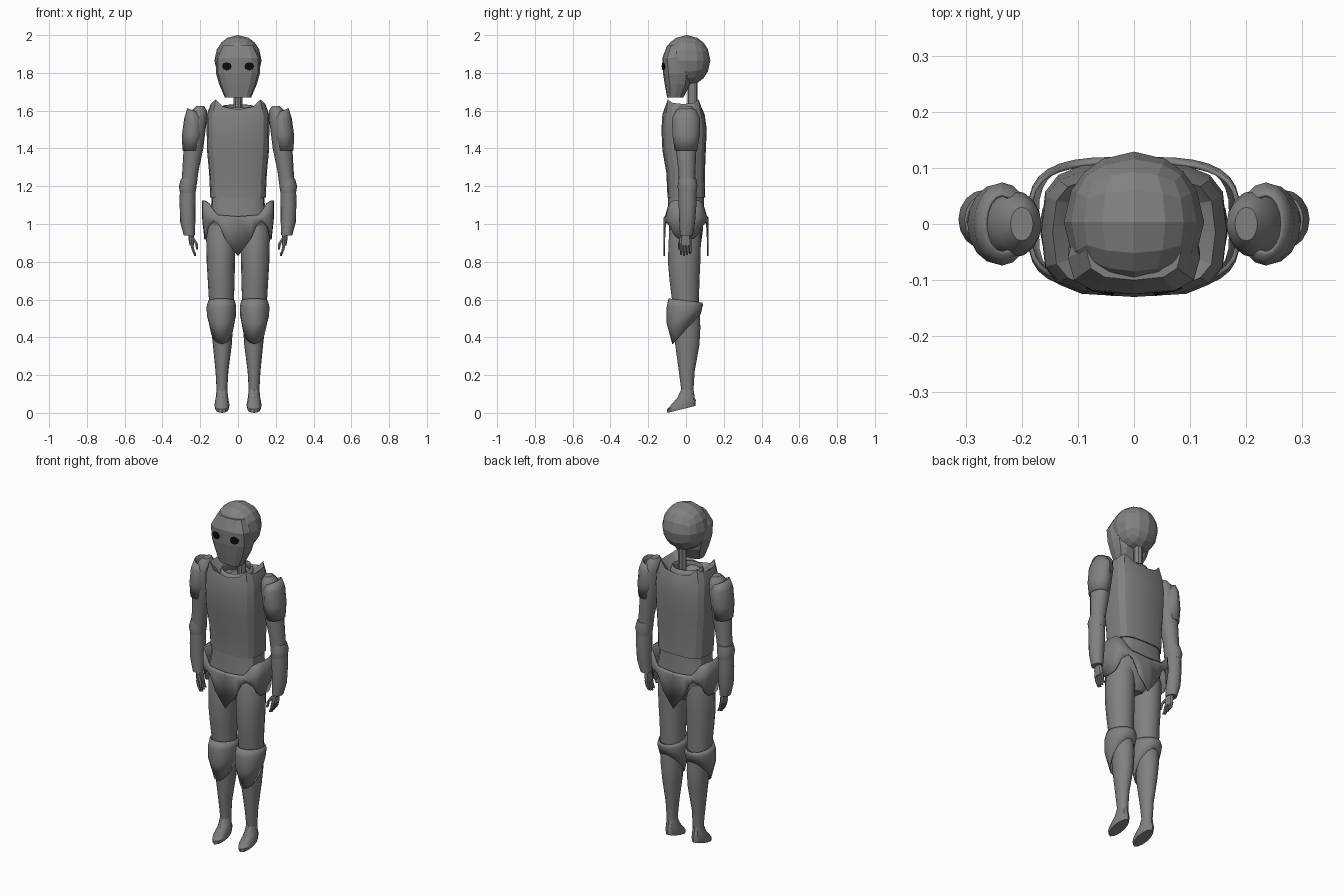
import bpy, bmesh, math
from mathutils import Matrix, Vector


def material(name, rgb):
    m = bpy.data.materials.new(name)
    m.diffuse_color = (*rgb, 1)
    return m


GREY = material("armour grey", (0.22, 0.22, 0.22))
BLACK = material("eye black", (0.004, 0.004, 0.004))


def finish(name, bm, mat=GREY, mirror=False, smooth=30, thick=0):
    bmesh.ops.recalc_face_normals(bm, faces=bm.faces)
    me = bpy.data.meshes.new(name)
    bm.to_mesh(me)
    bm.free()
    me.materials.append(mat)
    ob = bpy.data.objects.new(name, me)
    bpy.context.collection.objects.link(ob)
    bpy.ops.object.select_all(action='DESELECT')
    ob.select_set(True)
    bpy.context.view_layer.objects.active = ob
    if smooth:
        bpy.ops.object.shade_smooth_by_angle(angle=math.radians(smooth))
    if thick:
        s = ob.modifiers.new("thickness", 'SOLIDIFY')
        s.thickness = thick
    if mirror:
        ob.modifiers.new("other side", 'MIRROR')
    return ob


def loft(name, rings, n=12, e=1.0, cap=True, warp=None, **kw):
    """Skin super-ellipse rings (z, cx, cy, rx, ry[, tilt]); vertex 0 faces front."""
    bm = bmesh.new()
    loops = []
    for k, r in enumerate(rings):
        z, cx, cy, rx, ry = r[:5]
        tilt = r[5] if len(r) > 5 else 0
        loop = []
        for i in range(n):
            s, c = math.sin(2 * math.pi * i / n), -math.cos(2 * math.pi * i / n)
            dx = math.copysign(abs(s) ** e, s) * rx if abs(s) > 1e-6 else 0
            dy = math.copysign(abs(c) ** e, c) * ry if abs(c) > 1e-6 else 0
            co = Vector((cx + dx, cy + dy, z + tilt * dy))
            if warp:
                co.z = warp(k, co)
            loop.append(bm.verts.new(co))
        loops.append(loop)
    for a, b in zip(loops, loops[1:]):
        for i in range(n):
            j = (i + 1) % n
            bm.faces.new((a[i], a[j], b[j], b[i]))
    if cap:
        bm.faces.new(loops[0])
        bm.faces.new(loops[-1])
    return finish(name, bm, **kw)


def interp(x, pts):
    for (x0, z0), (x1, z1) in zip(pts, pts[1:]):
        if x <= x1:
            return z0 + (z1 - z0) * (x - x0) / (x1 - x0)
    return pts[-1][1]


# Skull: faceted cube-sphere
bm = bmesh.new()
bmesh.ops.create_cube(bm, size=2)
bmesh.ops.subdivide_edges(bm, edges=bm.edges, cuts=3, use_grid_fill=True)
for v in bm.verts:
    d = v.co.normalized()
    v.co = Vector((d.x * 0.125, d.y * 0.125 + 0.004, d.z * 0.134 + 1.866))
finish("skull", bm, smooth=0)

# Face mask, eyes and neck
loft("face_mask", [(1.945, 0, -0.045, 0.085, 0.055), (1.88, 0, -0.06, 0.118, 0.065),
                   (1.80, 0, -0.045, 0.117, 0.077), (1.74, 0, -0.045, 0.1, 0.068),
                   (1.67, 0, -0.057, 0.07, 0.043)], e=0.7, smooth=0)
bm = bmesh.new()
bmesh.ops.create_cone(bm, cap_ends=True, segments=8, radius1=0.025, radius2=0.025, depth=0.009,
                      matrix=Matrix.Translation((0.06, -0.118, 1.835))
                      @ Matrix.Rotation(math.radians(15), 4, 'Z')
                      @ Matrix.Rotation(math.radians(90), 4, 'X')
                      @ Matrix.Diagonal((1, 0.85, 1, 1)))
finish("eye", bm, mat=BLACK, mirror=True, smooth=0)
loft("neck", [(1.79, 0, 0.035, 0.024, 0.026), (1.55, 0, 0.035, 0.024, 0.026)], n=10)


# Chest plate with raised collar points and sunken neck opening
def neckline(k, co):
    if k != 2:
        return co.z
    return interp(abs(co.x), [(0, 1.605), (0.08, 1.62), (0.118, 1.66), (0.145, 1.635)])


loft("chest_plate", [(1.565, 0, 0.0, 0.06, 0.06), (1.585, 0, -0.01, 0.085, 0.075),
                     (1.6, 0, -0.015, 0.145, 0.1), (1.58, 0, -0.013, 0.165, 0.112),
                     (1.5, 0, -0.01, 0.166, 0.12), (1.39, 0, -0.01, 0.164, 0.115),
                     (1.27, 0, -0.002, 0.153, 0.102), (1.14, 0, 0.002, 0.147, 0.1)],
     n=16, e=0.6, warp=neckline, smooth=20)
loft("gorget", [(1.625, 0, -0.01, 0.082, 0.082, 0.1), (1.6, 0, -0.01, 0.09, 0.092, 0.1),
                (1.565, 0, -0.01, 0.085, 0.088, 0.1)], n=16, cap=False, thick=0.008)
loft("abdomen", [(1.18, 0, 0, 0.138, 0.094), (1.1, 0, 0, 0.142, 0.096),
                 (1.03, 0, 0, 0.155, 0.1)], n=16, e=0.6)
loft("pelvis", [(1.08, 0, 0, 0.155, 0.095), (0.97, 0, 0, 0.15, 0.09),
                (0.9, 0, 0, 0.08, 0.08), (0.86, 0, 0, 0.03, 0.05)], n=16, e=0.7)


# Hip skirt: points at centre and hips, arched over the thighs
def hem(k, co):
    x = abs(co.x)
    if k == 0:
        return interp(x, [(0, 1.04), (0.125, 1.05), (0.14, 1.1), (0.18, 1.125)])
    low = interp(x, [(0, 0.83), (0.06, 0.9), (0.09, 0.98), (0.12, 1.02),
                     (0.16, 0.985), (0.18, 0.91)])
    return low if k == 2 else max(1.03, low + 0.01)


loft("hip_skirt", [(1.1, 0, 0, 0.19, 0.112), (1.03, 0, 0, 0.19, 0.12), (0.9, 0, 0, 0.178, 0.12)],
     n=32, e=0.6, cap=False, warp=hem, thick=0.008)

# Arms
loft("upper_arm", [(1.625, 0.2, 0, 0.02, 0.03), (1.6, 0.205, 0, 0.04, 0.05),
                   (1.55, 0.215, 0, 0.05, 0.06), (1.4, 0.236, 0, 0.052, 0.055),
                   (1.28, 0.252, 0.005, 0.043, 0.045), (1.18, 0.262, 0.005, 0.04, 0.043)],
     n=16, mirror=True)
loft("shoulder_guard", [(1.6, 0.235, 0, 0.033, 0.055), (1.56, 0.235, 0, 0.05, 0.074),
                        (1.47, 0.241, 0, 0.056, 0.072), (1.39, 0.247, 0, 0.047, 0.06)],
     n=16, cap=False, thick=0.007, mirror=True,
     warp=lambda k, co: co.z + (0.4 if k == 0 else 0) * (co.x - 0.235))
loft("elbow_guard", [(1.24, 0.262, 0.008, 0.04, 0.046), (1.2, 0.266, 0.008, 0.047, 0.053),
                     (1.165, 0.266, 0.008, 0.041, 0.048)], n=16, mirror=True)
loft("forearm", [(1.19, 0.266, 0.008, 0.042, 0.047), (1.1, 0.267, 0.008, 0.042, 0.047),
                 (1.01, 0.266, 0.006, 0.04, 0.042), (0.94, 0.258, 0.002, 0.029, 0.034)],
     n=16, mirror=True)

# Hands with separate fingers
loft("palm", [(0.955, 0.25, 0, 0.014, 0.022), (0.92, 0.247, -0.002, 0.015, 0.031),
              (0.885, 0.244, -0.002, 0.012, 0.032)], n=8, mirror=True)
for i in range(4):
    y, tip = -0.026 + i * 0.016, 0.83 + 0.006 * abs(i - 1)
    loft(f"finger_{i + 1}", [(0.895, 0.245, y, 0.009, 0.008), (0.86, 0.237, y, 0.008, 0.007),
                             (tip, 0.226, y, 0.006, 0.005)], n=6, mirror=True)
loft("thumb", [(0.93, 0.242, -0.024, 0.01, 0.009), (0.895, 0.22, -0.034, 0.009, 0.008),
               (0.865, 0.216, -0.036, 0.006, 0.006)], n=6, mirror=True)

# Legs
loft("thigh", [(1.02, 0.09, 0, 0.06, 0.07), (0.95, 0.09, -0.005, 0.079, 0.085),
               (0.8, 0.091, -0.01, 0.075, 0.086), (0.7, 0.089, -0.008, 0.071, 0.079),
               (0.55, 0.087, 0, 0.064, 0.068)], n=16, mirror=True)
loft("shin", [(0.58, 0.087, 0.005, 0.062, 0.066), (0.45, 0.085, 0.008, 0.058, 0.068),
              (0.36, 0.083, 0.007, 0.05, 0.064), (0.22, 0.085, 0.004, 0.034, 0.042),
              (0.1, 0.085, 0.008, 0.027, 0.03)], n=16, mirror=True)
loft("knee_guard", [(0.595, 0.087, -0.003, 0.07, 0.09, -0.12), (0.565, 0.088, -0.006, 0.078, 0.096, 0.05),
                    (0.515, 0.088, -0.008, 0.077, 0.094, 0.45), (0.445, 0.086, 0.003, 0.06, 0.076, 1.05)],
     n=16, cap=False, thick=0.007, mirror=True)
loft("foot", [(0.13, 0.085, 0.008, 0.028, 0.031), (0.08, 0.085, 0.0, 0.033, 0.046),
              (0.043, 0.085, -0.024, 0.04, 0.076, 0.32), (0.0185, 0.085, -0.025, 0.035, 0.074, 0.25)],
     n=12, mirror=True)
